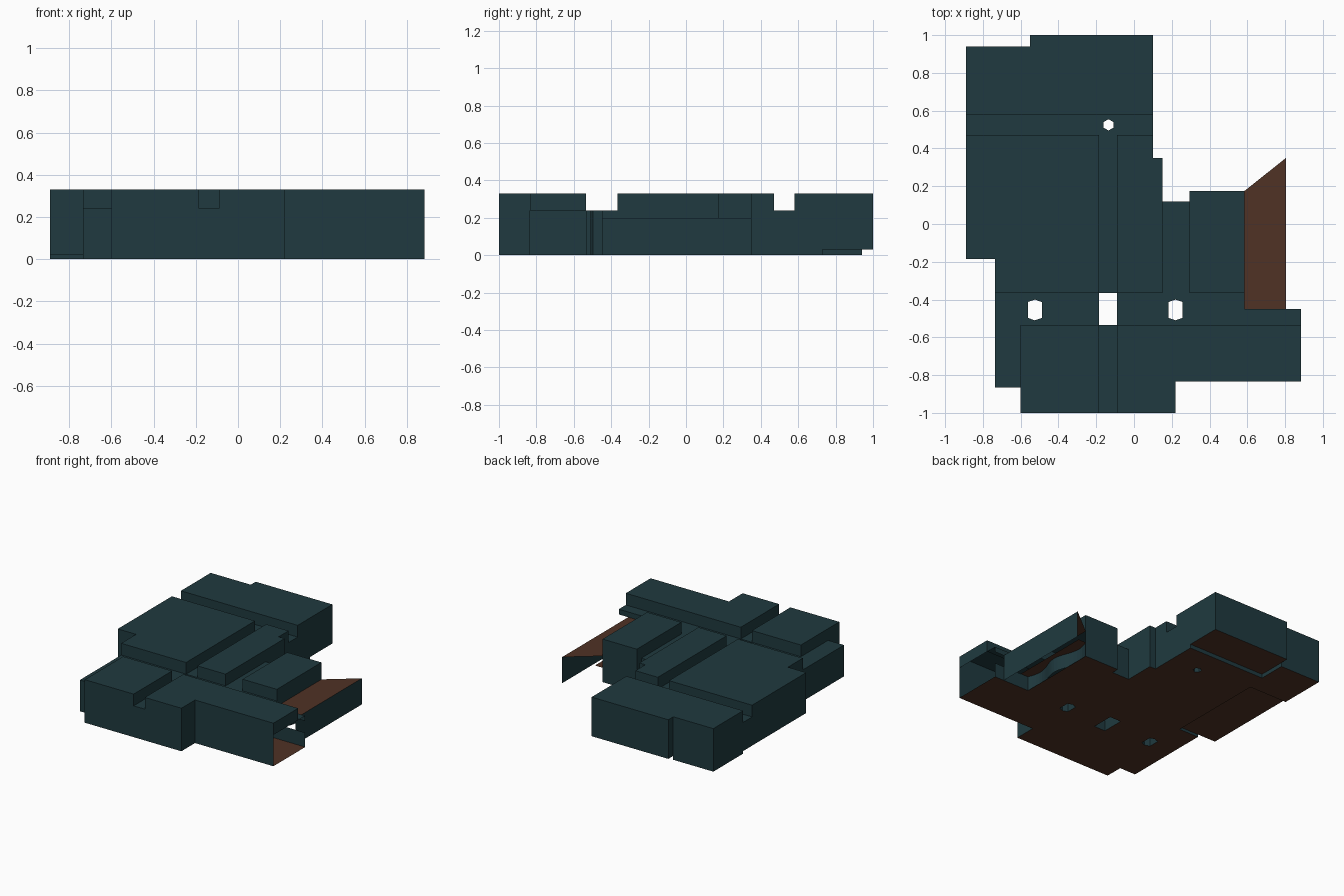
import bpy, bmesh, math

if "Cube" in bpy.data.objects:
    bpy.data.objects.remove(bpy.data.objects["Cube"])

HIGH, LOW, STRIP, SILL = 0.33, 0.24, 0.20, 0.11


def material(name, rgb):
    m = bpy.data.materials.new(name)
    m.diffuse_color = (*rgb, 1)
    m.use_nodes = True
    m.node_tree.nodes["Principled BSDF"].inputs["Base Color"].default_value = m.diffuse_color
    return m


TEAL = material("dark_teal", (0.014, 0.042, 0.05))
BROWN = material("dark_brown", (0.08, 0.032, 0.018))


def make(name, faces, mat):
    bm = bmesh.new()
    for f in faces:
        bm.faces.new([bm.verts.new(p) for p in f])
    bmesh.ops.remove_doubles(bm, verts=bm.verts, dist=1e-4)
    bmesh.ops.dissolve_limit(bm, angle_limit=0.01, verts=bm.verts, edges=bm.edges)
    me = bpy.data.meshes.new(name)
    bm.to_mesh(me)
    bm.free()
    me.materials.append(mat)
    ob = bpy.data.objects.new(name, me)
    bpy.context.collection.objects.link(ob)


# Plan rectangles: x0, x1, y0, y1
raised_ceilings = [
    (-.89, .10, .58, .94), (-.55, .10, .94, 1.0),
    (-.89, -.185, -.185, .47), (-.735, -.185, -.365, -.185),
    (-.09, .10, -.365, .47), (.10, .15, -.365, .35),
    (.295, .585, -.365, .175),
    (-.60, -.185, -1.0, -.535),
    (-.09, .885, -.835, -.535), (-.09, .22, -1.0, -.835),
]
beams = [
    (-.89, .10, .47, .58), (-.185, -.09, -1.0, .47),
    (.15, .295, -.365, .12), (-.735, .585, -.535, -.365),
    (-.735, -.60, -.865, -.535), (.585, .885, -.535, -.45),
]
# Raised floor platforms with their height
platforms = [((-.55, .10, .73, 1.0), 0.03), ((-.89, -.57, -.185, .58), 0.02)]
# Hollow pillars: cx, cy, half width, half depth, half length of straight side
pillars = [(-.525, -.455, .037, .055, .042), (.22, -.455, .037, .055, .042),
           (-.135, .525, .026, .03, .015), (-.1375, -.45, .0475, .085, .085)]
boxes = [(cx - w, cx + w, cy - d, cy + d) for cx, cy, w, d, s in pillars]


def inside(x, y, r):
    return r[0] < x < r[1] and r[2] < y < r[3]


def room(x, y):
    """Floor and ceiling heights at a plan point, or None outside."""
    floor = next((h for r, h in platforms if inside(x, y, r)), 0.0)
    if any(inside(x, y, r) for r in raised_ceilings):
        return floor, HIGH
    if any(inside(x, y, r) for r in beams):
        return floor, LOW
    return None


rects = raised_ceilings + beams + [r for r, h in platforms] + boxes
xs = sorted({round(v, 4) for r in rects for v in r[:2]})
ys = sorted({round(v, 4) for r in rects for v in r[2:]})


def cell(i, j):
    if 0 <= i < len(xs) - 1 and 0 <= j < len(ys) - 1:
        return room((xs[i] + xs[i + 1]) / 2, (ys[j] + ys[j + 1]) / 2)
    return None


def wall(p, q, z0, z1):
    return [(*p, z0), (*q, z0), (*q, z1), (*p, z1)]


floors, ceilings, walls = [], [], []


def edge(p, q, a, b):
    """Steps between two rooms, or the outer wall of one."""
    if not a and not b:
        return
    if a and b:
        if a[0] != b[0]:
            walls.append(wall(p, q, a[0], b[0]))
        if a[1] != b[1]:
            walls.append(wall(p, q, a[1], b[1]))
        return
    z0, z1 = a or b
    mx, my = (p[0] + q[0]) / 2, (p[1] + q[1]) / 2
    if abs(mx - .885) < .001:                       # open end of the wing
        z0 = LOW
    elif (abs(mx - .585) < .001 and my > -.45) or (abs(my + .45) < .001 and mx > .585):
        z0 = STRIP                                  # window openings
    if z1 - z0 > .001:
        walls.append(wall(p, q, z0, z1))


for i in range(-1, len(xs)):
    for j in range(-1, len(ys)):
        c = cell(i, j)
        if c:
            x0, x1, y0, y1 = xs[i], xs[i + 1], ys[j], ys[j + 1]
            if not any(inside((x0 + x1) / 2, (y0 + y1) / 2, b) for b in boxes):
                for faces, z in ((floors, c[0]), (ceilings, c[1])):
                    faces.append([(x0, y0, z), (x1, y0, z), (x1, y1, z), (x0, y1, z)])
        if i + 1 < len(xs) and 0 <= j < len(ys) - 1:
            edge((xs[i + 1], ys[j]), (xs[i + 1], ys[j + 1]), c, cell(i + 1, j))
        if j + 1 < len(ys) and 0 <= i < len(xs) - 1:
            edge((xs[i], ys[j + 1]), (xs[i + 1], ys[j + 1]), c, cell(i, j + 1))

# Pillar shafts, with corner fillers where the six-sided ones meet floor and ceiling
shafts = []
for cx, cy, w, d, s in pillars:
    ring = [(cx + w, cy - s), (cx + w, cy + s), (cx, cy + d),
            (cx - w, cy + s), (cx - w, cy - s), (cx, cy - d)]
    if s == d:
        ring = [p for p in ring if p[0] != cx]
    else:
        for sx in (-1, 1):
            for sy in (-1, 1):
                for faces, z in ((floors, 0.0), (ceilings, LOW)):
                    faces.append([(cx + sx * w, cy + sy * d, z), (cx, cy + sy * d, z),
                                  (cx + sx * w, cy + sy * s, z)])
    shafts += [wall(p, q, 0, LOW) for p, q in zip(ring, ring[1:] + ring[:1])]

make("floor", floors, BROWN)
make("ceiling", ceilings, TEAL)
make("walls", walls, TEAL)
make("pillars", shafts, TEAL)

# Window bay: brown flat roof and outer panel
make("bay_roof", [[(.585, -.45, STRIP), (.805, -.45, STRIP),
                   (.805, .35, STRIP), (.585, .175, STRIP)]], BROWN)
make("bay_panel", [wall((.805, -.45), (.805, .35), 0, STRIP)], TEAL)

# Wavy low wall with a brown ledge on top
n = 20
wave = [(.585 - .025 * math.sin(3 * math.pi * k / n), -.45 + .625 * k / n)
        for k in range(n + 1)]
low = [wall(p, q, 0, SILL) for p, q in zip(wave, wave[1:])]
low.append(wall((.585, -.45), (.885, -.45), 0, SILL))
make("low_wall", low, TEAL)
make("ledge", [[(*p, SILL), (.65, p[1], SILL), (.65, q[1], SILL), (*q, SILL)]
               for p, q in zip(wave, wave[1:])], BROWN)
